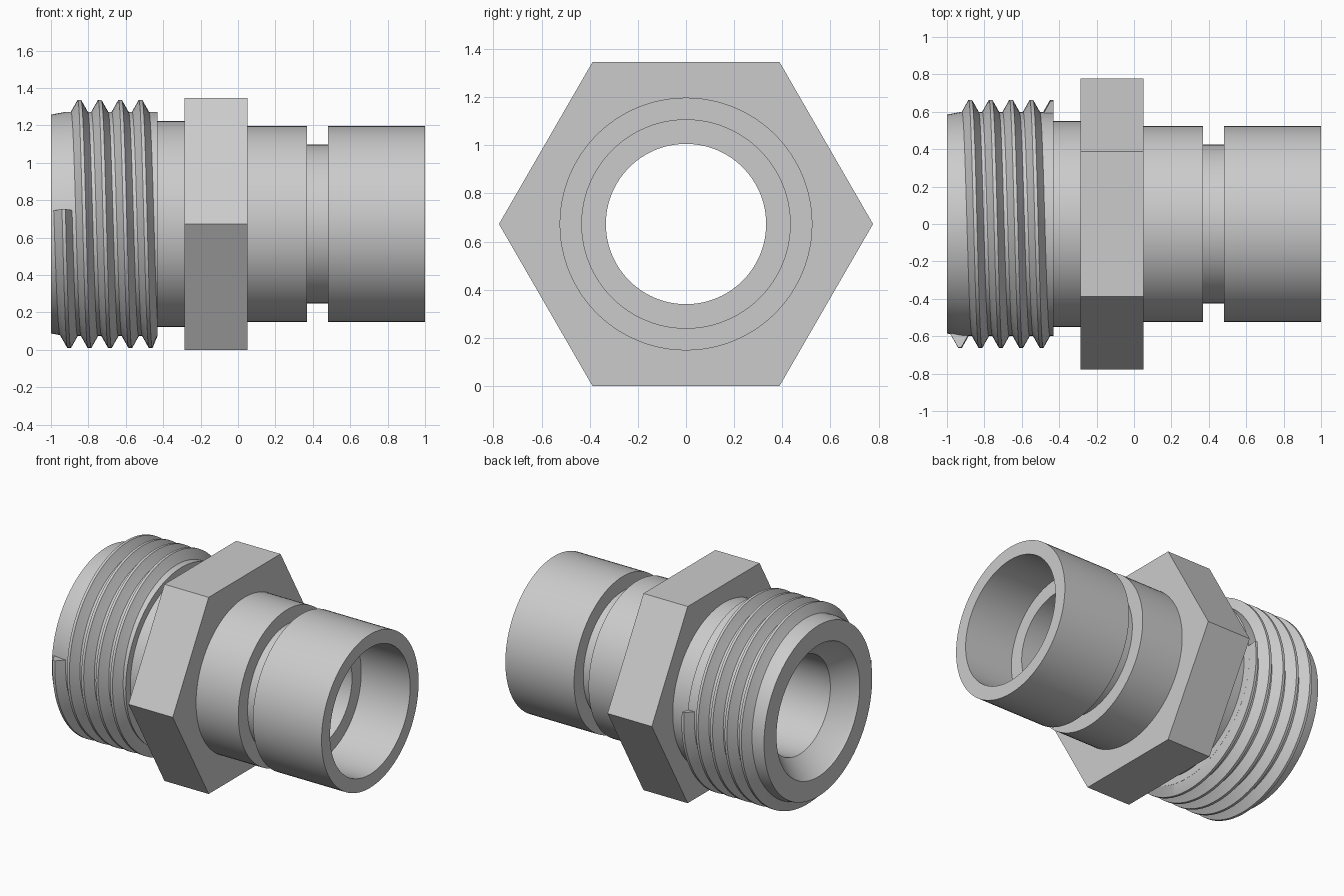
import bpy
import bmesh
from math import cos, sin, pi, radians

cube = bpy.data.objects.get("Cube")
if cube:
    bpy.data.objects.remove(cube, do_unlink=True)

SEGMENTS = 96
HEX_RADIUS = 0.777
AXIS_Z = HEX_RADIUS * cos(pi / 6)

steel = bpy.data.materials.new("plain_steel_grey")
steel.use_nodes = True
steel.diffuse_color = (0.6, 0.6, 0.6, 1)
steel.node_tree.nodes["Principled BSDF"].inputs["Base Color"].default_value = (0.6, 0.6, 0.6, 1)


def around_axis(x, r, t):
    """Point at angle t about the fitting's axis, starting from the front."""
    return (x, -r * cos(t), AXIS_Z - r * sin(t))


def skin(name, rings, closed):
    """Join matching closed cross-sections into one solid."""
    bm = bmesh.new()
    loops = [[bm.verts.new(p) for p in ring] for ring in rings]
    pairs = list(zip(loops, loops[1:]))
    if closed:
        pairs.append((loops[-1], loops[0]))
    else:
        bm.faces.new(loops[0])
        bm.faces.new(loops[-1])
    for a, b in pairs:
        for i in range(len(a)):
            j = (i + 1) % len(a)
            bm.faces.new((a[i], a[j], b[j], b[i]))
    bmesh.ops.recalc_face_normals(bm, faces=bm.faces)
    mesh = bpy.data.meshes.new(name)
    bm.to_mesh(mesh)
    bm.free()
    mesh.materials.append(steel)
    obj = bpy.data.objects.new(name, mesh)
    bpy.context.collection.objects.link(obj)
    bpy.ops.object.select_all(action="DESELECT")
    obj.select_set(True)
    bpy.context.view_layer.objects.active = obj
    bpy.ops.object.shade_smooth_by_angle(angle=radians(25))
    return obj


# Hollow body: outside from the threaded end to the tube end, then back inside
body_profile = [
    (-1, 0.585), (-0.92, 0.6), (-0.43, 0.6), (-0.43, 0.55), (-0.2, 0.55),
    (-0.2, 0.525), (0.37, 0.525), (0.37, 0.425), (0.48, 0.425), (0.48, 0.525),
    (1, 0.525), (1, 0.433), (0.63, 0.433), (0.63, 0.333),
    (-0.86, 0.333), (-0.98, 0.44), (-1, 0.45),
]
turns = [2 * pi * i / SEGMENTS for i in range(SEGMENTS)]
skin("fitting_body", [[around_axis(x, r, t) for x, r in body_profile] for t in turns], True)


# Hexagonal wrench collar, hollow so that the bore stays open
def hex_radius(t):
    return AXIS_Z / cos((t % (pi / 3)) - pi / 6)


skin("hex_collar", [
    [around_axis(x, r, t) for x, r in
     ((-0.285, 0.48), (-0.285, hex_radius(t)), (0.05, hex_radius(t)), (0.05, 0.48))]
    for t in turns], True)

# Helical thread ridge, trimmed at the shoulder
PITCH = 0.109
thread_profile = [(-0.062, 0.575), (-0.046, 0.598), (-0.009, 0.664),
                  (0.009, 0.664), (0.046, 0.598), (0.062, 0.575)]
START = radians(-7)
STEPS = int(4.55 * SEGMENTS)
thread_rings = []
for i in range(STEPS + 1):
    t = START + 2 * pi * i / SEGMENTS
    centre = -0.93 + PITCH * t / (2 * pi)
    thread_rings.append([around_axis(min(centre + dx, -0.43), r, t) for dx, r in thread_profile])
skin("thread_ridge", thread_rings, False)
